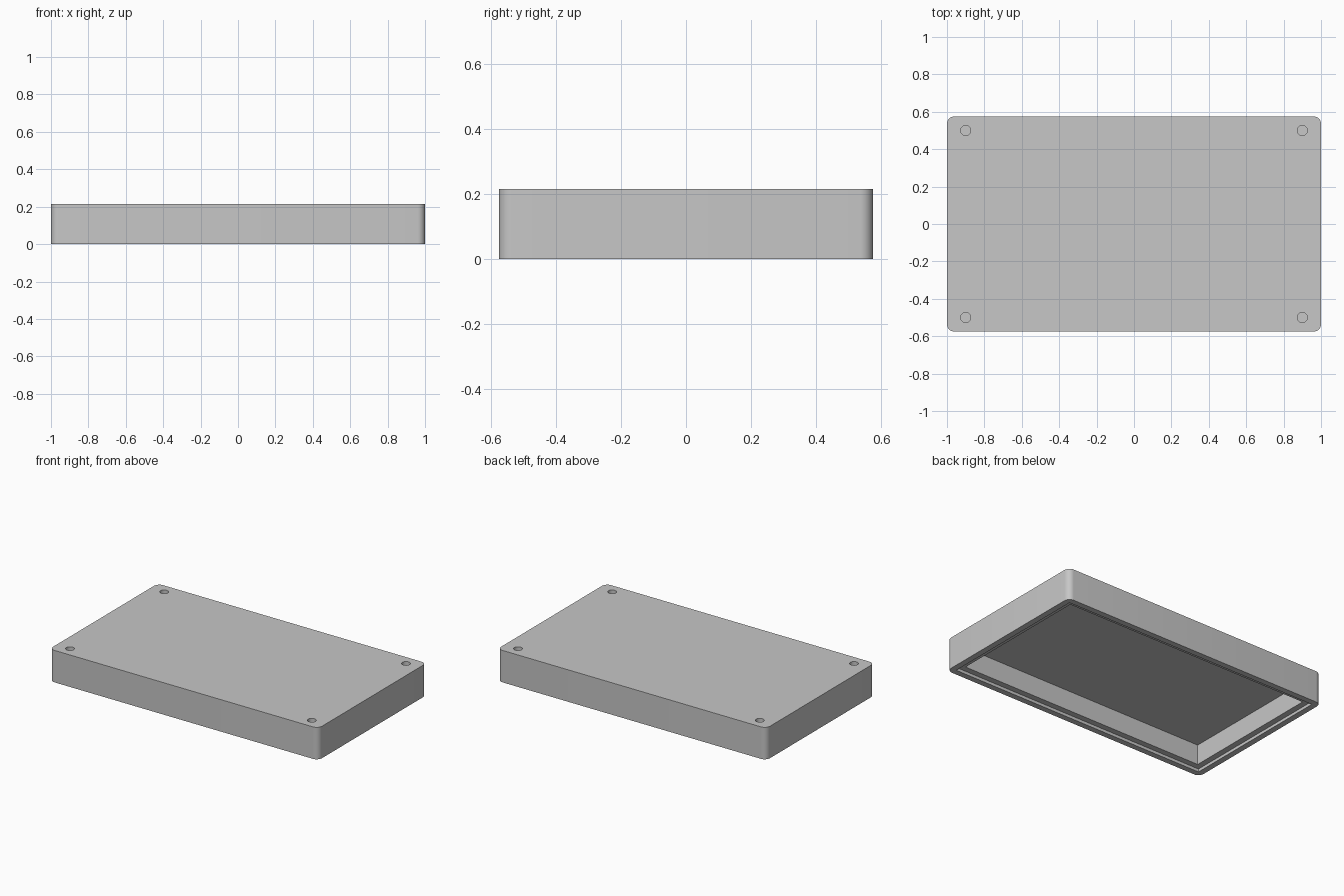
import bpy
import bmesh
import math

cube = bpy.data.objects.get("Cube")
if cube:
    bpy.data.objects.remove(cube, do_unlink=True)

LENGTH, WIDTH, HEIGHT = 2.0, 1.15, 0.215
CORNER_RADIUS = 0.04
RIM_WIDTH, RIM_STEP = 0.04, 0.02        # stepped lip around the open underside
WALL, CAVITY_TOP = 0.08, 0.155
HOLE_X, HOLE_Y, HOLE_RADIUS, HOLE_DEPTH = 0.9, 0.5, 0.027, 0.045

grey = bpy.data.materials.new("plain grey")
grey.use_nodes = True
colour = (0.57, 0.57, 0.57, 1)
grey.diffuse_color = colour
grey.node_tree.nodes["Principled BSDF"].inputs["Base Color"].default_value = colour


def prism(name, outline, z0, z1):
    """Extrude a closed xy outline from z0 to z1."""
    bm = bmesh.new()
    base = bm.faces.new([bm.verts.new((x, y, z0)) for x, y in outline])
    top = bmesh.ops.extrude_face_region(bm, geom=[base])["geom"]
    moved = [v for v in top if isinstance(v, bmesh.types.BMVert)]
    bmesh.ops.translate(bm, verts=moved, vec=(0, 0, z1 - z0))
    bmesh.ops.recalc_face_normals(bm, faces=bm.faces)
    mesh = bpy.data.meshes.new(name)
    bm.to_mesh(mesh)
    bm.free()
    mesh.materials.append(grey)
    obj = bpy.data.objects.new(name, mesh)
    bpy.context.collection.objects.link(obj)
    return obj


def arc(cx, cy, r, start, sweep, steps):
    return [(cx + r * math.cos(start + sweep * i / steps),
             cy + r * math.sin(start + sweep * i / steps)) for i in range(steps + 1)]


def rectangle(inset):
    x, y = LENGTH / 2 - inset, WIDTH / 2 - inset
    return [(-x, -y), (x, -y), (x, y), (-x, y)]


def cut(target, cutter):
    mod = target.modifiers.new("cut", "BOOLEAN")
    mod.operation = "DIFFERENCE"
    mod.solver = "EXACT"
    mod.object = cutter
    bpy.context.view_layer.objects.active = target
    bpy.ops.object.modifier_apply(modifier=mod.name)
    bpy.data.objects.remove(cutter, do_unlink=True)


# Outer body with rounded vertical corners
outline = []
for i, (cx, cy) in enumerate(rectangle(CORNER_RADIUS)):
    outline += arc(cx, cy, CORNER_RADIUS, math.pi * (1 + i / 2), math.pi / 2, 8)
lid = prism("enclosure_lid", outline, 0, HEIGHT)

# Hollow underside: shallow stepped lip, then the deep cavity
cut(lid, prism("lip_cutter", rectangle(RIM_WIDTH), -0.1, RIM_STEP))
cut(lid, prism("cavity_cutter", rectangle(WALL), -0.1, CAVITY_TOP))

# Blind screw holes in the four top corners
for sx in (-1, 1):
    for sy in (-1, 1):
        circle = arc(sx * HOLE_X, sy * HOLE_Y, HOLE_RADIUS, 0, 2 * math.pi, 32)[:-1]
        cut(lid, prism("hole_cutter", circle, HEIGHT - HOLE_DEPTH, HEIGHT + 0.1))

# Smooth the curved corners and keep the edges sharp
bpy.ops.object.select_all(action="DESELECT")
lid.select_set(True)
bpy.context.view_layer.objects.active = lid
bpy.ops.object.shade_smooth_by_angle(angle=math.radians(30))
